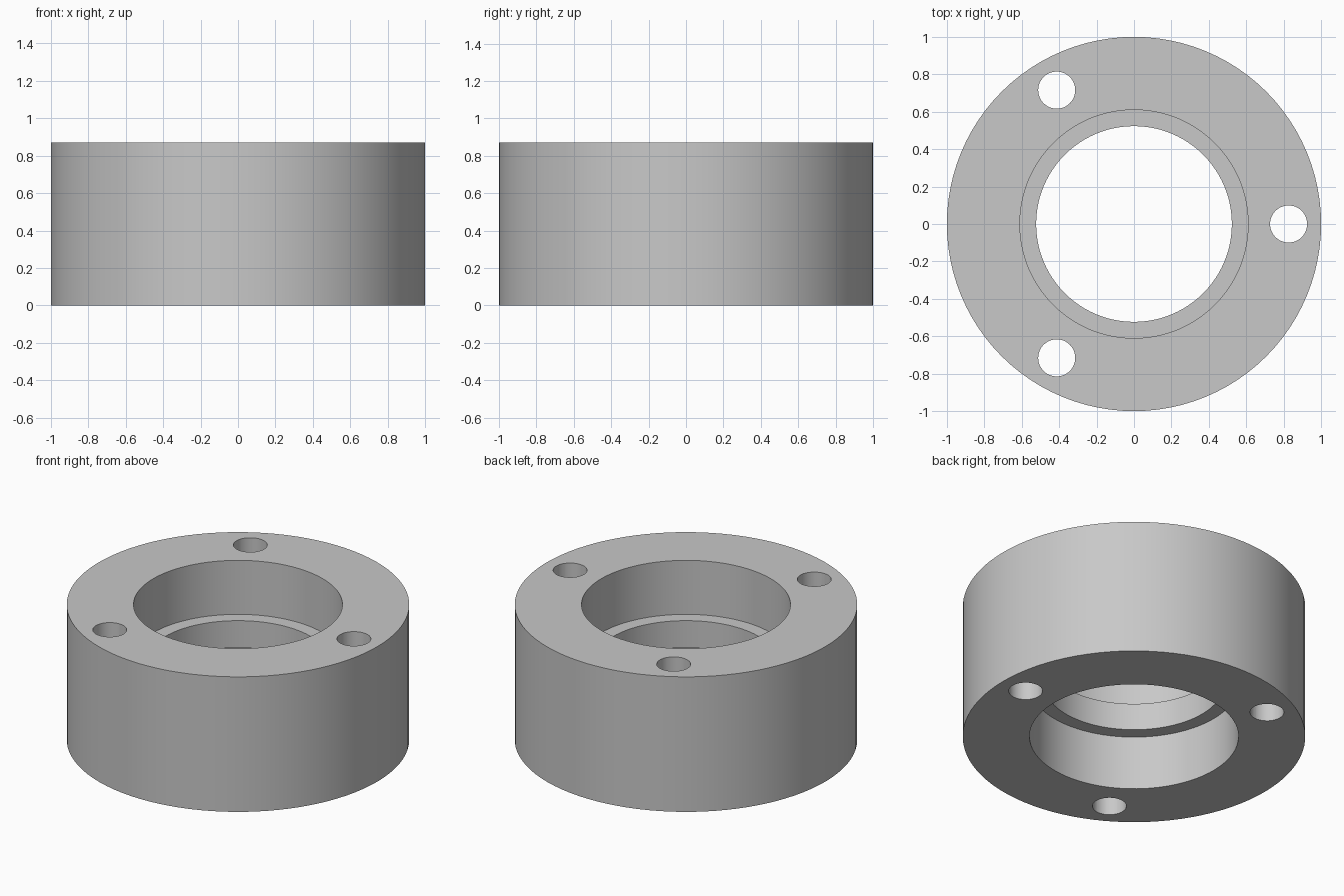
import bpy
import bmesh
from math import cos, sin, radians, tau

if "Cube" in bpy.data.objects:
    bpy.data.objects.remove(bpy.data.objects["Cube"], do_unlink=True)

HEIGHT = 0.87
OUTER_R, BORE_R, LEDGE_R = 1.0, 0.61, 0.523
LEDGE_LOW, LEDGE_HIGH = 0.348, 0.522
HOLE_R, HOLE_CIRCLE = 0.099, 0.826

# Single plain grey finish
grey = bpy.data.materials.new("plain_grey")
grey.use_nodes = True
color = (0.58, 0.58, 0.58, 1)
grey.diffuse_color = color
grey.node_tree.nodes["Principled BSDF"].inputs["Base Color"].default_value = color


def lathe(name, profile, segments):
    """Revolve a closed (radius, height) profile around z."""
    bm = bmesh.new()
    rings = []
    for i in range(segments):
        a = tau * i / segments
        rings.append([bm.verts.new((r * cos(a), r * sin(a), z)) for r, z in profile])
    for i, ring in enumerate(rings):
        following = rings[(i + 1) % segments]
        for j in range(len(profile)):
            k = (j + 1) % len(profile)
            bm.faces.new((ring[j], following[j], following[k], ring[k]))
    bmesh.ops.recalc_face_normals(bm, faces=bm.faces)
    mesh = bpy.data.meshes.new(name)
    bm.to_mesh(mesh)
    bm.free()
    obj = bpy.data.objects.new(name, mesh)
    bpy.context.collection.objects.link(obj)
    return obj


# Ring body, bored from both ends down to a central inner ledge
body = lathe("ring_body", [
    (OUTER_R, 0), (OUTER_R, HEIGHT),
    (BORE_R, HEIGHT), (BORE_R, LEDGE_HIGH),
    (LEDGE_R, LEDGE_HIGH), (LEDGE_R, LEDGE_LOW),
    (BORE_R, LEDGE_LOW), (BORE_R, 0),
], 96)
body.data.materials.append(grey)

# Three through holes, evenly spaced
for i in range(3):
    a = radians(120 * i)
    bpy.ops.mesh.primitive_cylinder_add(
        vertices=48, radius=HOLE_R, depth=HEIGHT + 0.2,
        location=(HOLE_CIRCLE * cos(a), HOLE_CIRCLE * sin(a), HEIGHT / 2))
    cutter = bpy.context.object
    cutter.name = f"hole_cutter_{i + 1}"
    cutter.hide_render = True
    cutter.data.materials.append(grey)
    cut = body.modifiers.new("bolt_hole", "BOOLEAN")
    cut.operation = "DIFFERENCE"
    cut.solver = "EXACT"
    cut.object = cutter
    bpy.ops.object.select_all(action="DESELECT")
    body.select_set(True)
    bpy.context.view_layer.objects.active = body
    bpy.ops.object.modifier_apply(modifier=cut.name)
    bpy.data.objects.remove(cutter, do_unlink=True)

# Smooth walls with crisp rims
bpy.ops.object.shade_smooth_by_angle(angle=radians(30))
